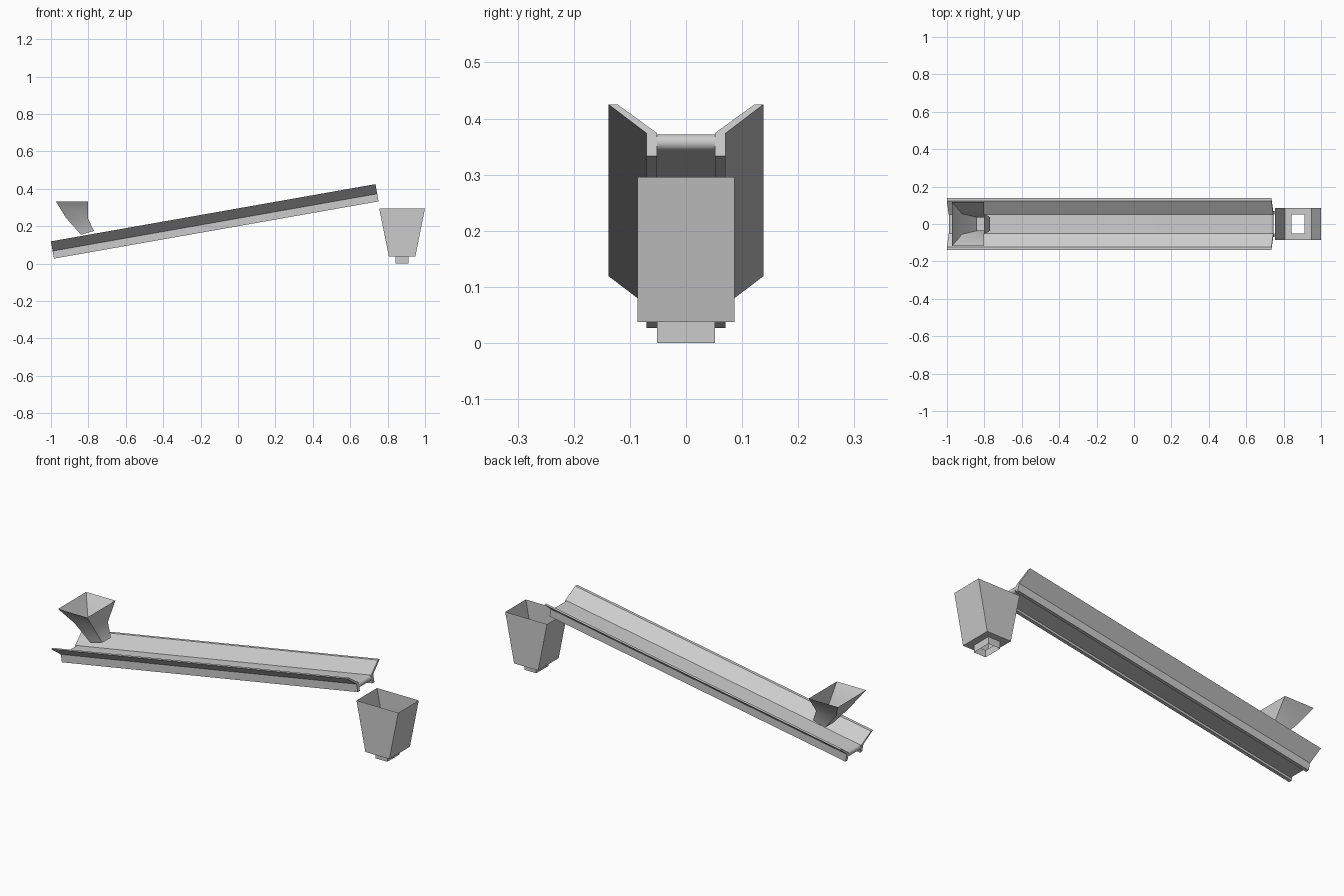
import bpy, bmesh, math
from mathutils import Matrix

cube = bpy.data.objects.get("Cube")
if cube:
    bpy.data.objects.remove(cube, do_unlink=True)

grey = bpy.data.materials.new("plain_grey")
grey.use_nodes = True
grey.diffuse_color = (0.6, 0.6, 0.6, 1)
grey.node_tree.nodes["Principled BSDF"].inputs["Base Color"].default_value = (0.6, 0.6, 0.6, 1)

LENGTH = 1.762
SLOPE = Matrix.Translation((-0.984, 0, 0.027)) @ Matrix.Rotation(math.radians(-10), 4, "Y")


def finish(name, bm, matrix=None, smooth=None, flip=False):
    bmesh.ops.recalc_face_normals(bm, faces=bm.faces)
    mesh = bpy.data.meshes.new(name)
    bm.to_mesh(mesh)
    bm.free()
    mesh.materials.append(grey)
    obj = bpy.data.objects.new(name, mesh)
    bpy.context.collection.objects.link(obj)
    if matrix:
        obj.matrix_world = matrix
    if smooth:
        bpy.ops.object.select_all(action="DESELECT")
        obj.select_set(True)
        bpy.context.view_layer.objects.active = obj
        bpy.ops.object.shade_smooth_by_angle(angle=math.radians(smooth))
    return obj


def bridge(bm, a, b):
    for i in range(len(a)):
        j = (i + 1) % len(a)
        bm.faces.new((a[i], a[j], b[j], b[i]))


def prism(name, start, end, matrix, smooth=None):
    """Closed solid between two matching outlines."""
    bm = bmesh.new()
    a = [bm.verts.new(p) for p in start]
    b = [bm.verts.new(p) for p in end]
    bridge(bm, a, b)
    bm.faces.new(a)
    bm.faces.new(b)
    return finish(name, bm, matrix, smooth)


def open_shell(name, rings, smooth=None):
    """Thin open shell through rectangles (x left, z left, x right, z right, half width)."""
    bm = bmesh.new()
    loops = [[bm.verts.new(p) for p in
              ((xl, -y, zl), (xr, -y, zr), (xr, y, zr), (xl, y, zl))]
             for xl, zl, xr, zr, y in rings]
    for a, b in zip(loops, loops[1:]):
        bridge(bm, a, b)
    return finish(name, bm, smooth=smooth)


# Flared side rails of the sloping conveyor
rail = [(0.138, 0.0935), (0.122, 0.0935), (0.052, 0.042),
        (0.052, 0), (0.07, 0), (0.07, 0.041)]
for name, side in (("left_rail", 1), ("right_rail", -1)):
    prism(name, [(0, side * y, z) for y, z in rail],
          [(LENGTH, side * y, z) for y, z in rail], SLOPE)

# Belt with rounded ends between the rails
RADIUS, STEPS = 0.015, 12
belt = []
for centre, turn in ((LENGTH - RADIUS, -90), (RADIUS, 90)):
    for i in range(STEPS + 1):
        a = math.radians(turn + 180 * i / STEPS)
        belt.append((centre + RADIUS * math.cos(a), 0.027 + RADIUS * math.sin(a)))
prism("conveyor_belt", [(x, -0.052, z) for x, z in belt],
      [(x, 0.052, z) for x, z in belt], SLOPE, smooth=30)

# Feed chute above the low end
open_shell("feed_chute", [
    (-0.973, 0.331, -0.802, 0.331, 0.118),
    (-0.92, 0.246, -0.802, 0.241, 0.055),
    (-0.84, 0.155, -0.77, 0.175, 0.036)], smooth=40)

# Receiving hopper with a floor opening and short spout
open_shell("receiving_hopper", [
    (0.755, 0.296, 1.0, 0.296, 0.086),
    (0.807, 0.037, 0.948, 0.037, 0.086),
    (0.842, 0.037, 0.912, 0.037, 0.052),
    (0.842, 0, 0.912, 0, 0.052)])
